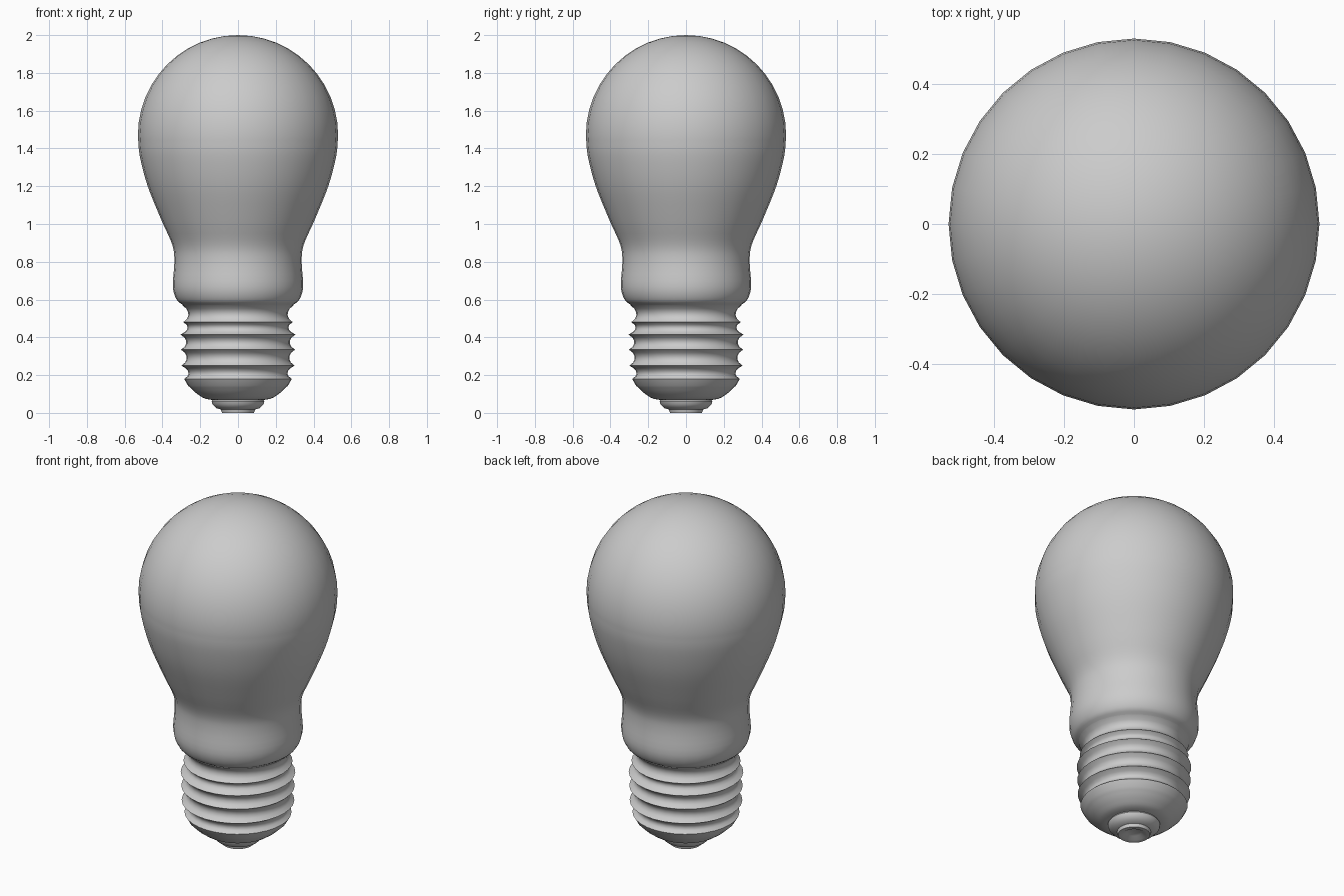
import bpy, bmesh, math
from mathutils import Vector

if "Cube" in bpy.data.objects:
    bpy.data.objects.remove(bpy.data.objects["Cube"], do_unlink=True)

grey = bpy.data.materials.new("plain grey")
grey.use_nodes = True
colour = (0.6, 0.6, 0.6, 1)
grey.diffuse_color = colour
grey.node_tree.nodes["Principled BSDF"].inputs["Base Color"].default_value = colour


def lathe(name, profile, sides=32, angle=50):
    """Revolve (radius, height) points, listed from bottom to top, about z."""
    bm = bmesh.new()
    verts = [bm.verts.new((r, 0, z)) for r, z in profile]
    edges = [bm.edges.new(pair) for pair in zip(verts, verts[1:])]
    bmesh.ops.spin(bm, geom=verts + edges, cent=(0, 0, 0), axis=(0, 0, 1),
                   angle=math.tau, steps=sides, use_merge=False)
    bmesh.ops.remove_doubles(bm, verts=bm.verts, dist=0.0005)
    bmesh.ops.recalc_face_normals(bm, faces=bm.faces)
    mesh = bpy.data.meshes.new(name)
    bm.to_mesh(mesh)
    bm.free()
    mesh.materials.append(grey)
    obj = bpy.data.objects.new(name, mesh)
    bpy.context.collection.objects.link(obj)
    bpy.ops.object.select_all(action="DESELECT")
    obj.select_set(True)
    bpy.context.view_layer.objects.active = obj
    bpy.ops.object.shade_smooth_by_angle(angle=math.radians(angle))
    return obj


def smooth_path(points, steps=4):
    """Catmull-Rom curve through the points."""
    pts = [Vector(p) for p in points]
    pts = [2 * pts[0] - pts[1]] + pts + [2 * pts[-1] - pts[-2]]
    path = []
    for a, b, c, d in zip(pts, pts[1:], pts[2:], pts[3:]):
        for i in range(steps):
            t = i / steps
            path.append(b + (c - a) * t / 2 + (2 * a - 5 * b + 4 * c - d) * t * t / 2
                        + (3 * b - a - 3 * c + d) * t ** 3 / 2)
    return path + [pts[-2]]


# Glass envelope: flared neck running into a round dome
neck = smooth_path([(0.29, 0.57), (0.325, 0.6), (0.345, 0.67), (0.337, 0.8),
                    (0.348, 0.89), (0.405, 1.02), (0.478, 1.2), (0.52, 1.36),
                    (0.53, 1.47)])
dome = [(0.53 * math.cos(a), 1.47 + 0.53 * math.sin(a))
        for a in (math.pi / 2 * i / 12 for i in range(1, 13))]
lathe("glass_bulb", neck + dome)

# Screw cap: scalloped rings between crests, then a rounded shoulder
crests = [(0.285, 0.18), (0.3, 0.25), (0.302, 0.335), (0.305, 0.415),
          (0.29, 0.48), (0.295, 0.57)]
cap = smooth_path([(0.0, 0.07), (0.15, 0.07), (0.215, 0.1), (0.265, 0.145)])
for (r0, z0), (r1, z1) in zip(crests, crests[1:]):
    cap.append((r0, z0))
    for t in (0.2, 0.4, 0.6, 0.8):
        dip = 0.03 * math.sin(math.pi * t) ** 0.7
        cap.append((r0 + (r1 - r0) * t - dip, z0 + (z1 - z0) * t))
cap += [crests[-1], (0.27, 0.58)]
lathe("screw_cap", cap, angle=35)

# Contact button with a shallow dimple
lathe("contact_button", [(0, 0.015), (0.04, 0.015), (0.06, 0), (0.085, 0),
                         (0.09, 0.018), (0.115, 0.025), (0.135, 0.045),
                         (0.14, 0.06), (0.13, 0.075)], angle=40)
